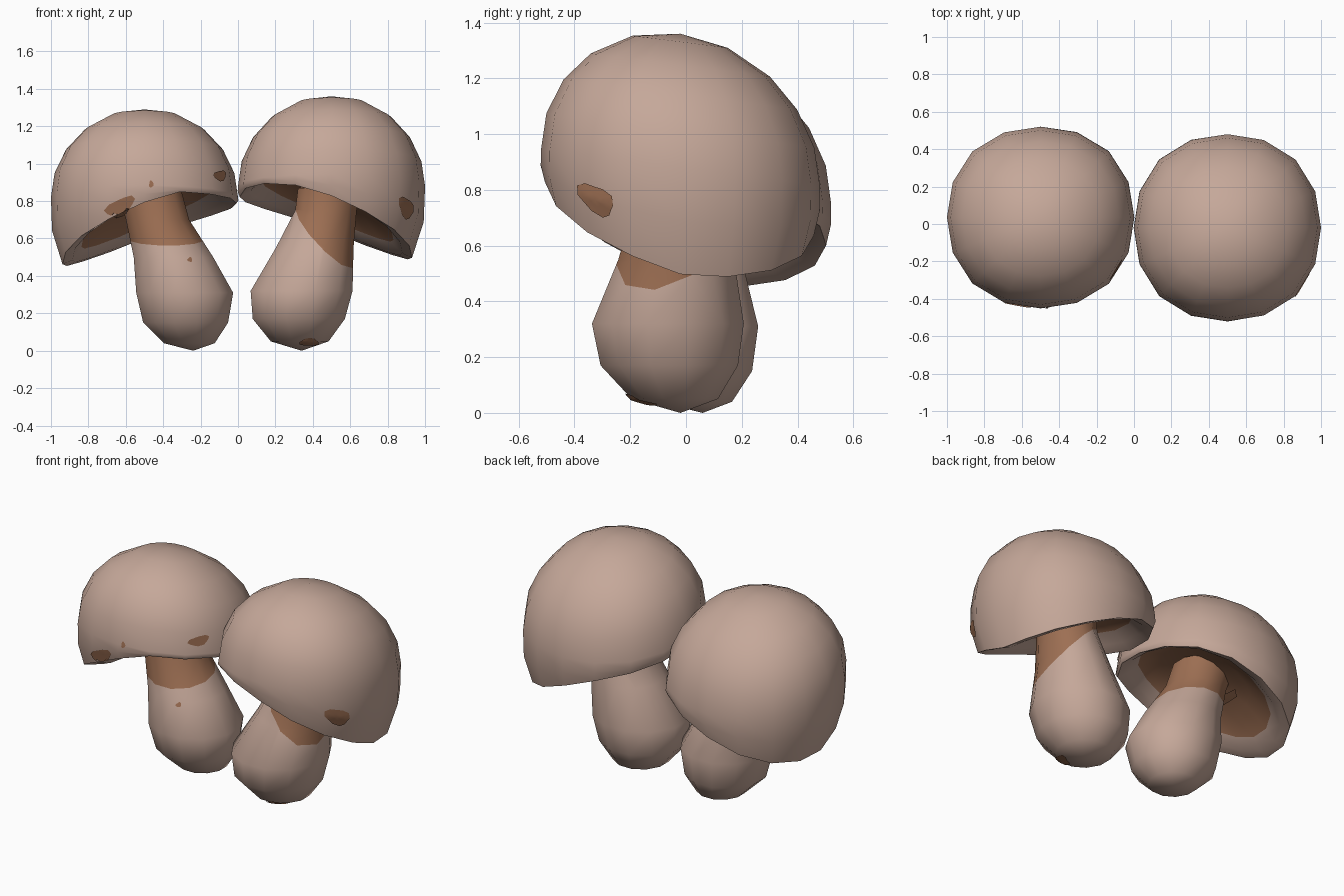
import bpy, bmesh, math
from mathutils import Vector
from mathutils.bvhtree import BVHTree

if "Cube" in bpy.data.objects:
    bpy.data.objects.remove(bpy.data.objects["Cube"])


def material(name, rgb):
    m = bpy.data.materials.new(name)
    m.diffuse_color = (*rgb, 1)
    m.use_nodes = True
    m.node_tree.nodes["Principled BSDF"].inputs["Base Color"].default_value = m.diffuse_color
    return m


MATS = [material("beige", (0.56, 0.39, 0.32)), material("brown", (0.34, 0.16, 0.087))]


def finish(bm, name):
    bmesh.ops.recalc_face_normals(bm, faces=bm.faces)
    me = bpy.data.meshes.new(name)
    bm.to_mesh(me)
    ob = bpy.data.objects.new(name, me)
    bpy.context.collection.objects.link(ob)
    for m in MATS:
        me.materials.append(m)
    bpy.ops.object.select_all(action='DESELECT')
    ob.select_set(True)
    bpy.context.view_layer.objects.active = ob
    bpy.ops.object.shade_smooth_by_angle(angle=math.radians(50))
    tree = BVHTree.FromBMesh(bm)
    bm.free()
    return tree


def loft(rings):
    """Skin rings of points; a ring of one point is a pole."""
    bm = bmesh.new()
    n = max(len(r) for r in rings)
    prev, strips = None, []
    for ring in rings:
        cur = [bm.verts.new(p) for p in ring]
        if prev:
            faces = []
            for i in range(n):
                j = (i + 1) % n
                quad = [prev[i % len(prev)], prev[j % len(prev)],
                        cur[j % len(cur)], cur[i % len(cur)]]
                faces.append(bm.faces.new(list(dict.fromkeys(quad))))
            strips.append(faces)
        prev = cur
    return bm, strips


# Cap: upright dome cut by a slanted, drooping rim, with a thick lip
# and a hollow brown underside. side is -1 for left, 1 for right.
def cap(name, cx, cy, zc, h, ysize, rim_z, side, n=16):
    dirs = [(math.cos(2 * math.pi * i / n), math.sin(2 * math.pi * i / n)) for i in range(n)]
    R = 0.5

    def plane(x, y):
        return rim_z - side * 0.44 * x - (0.28 if y < 0 else 0.14) * y

    def ring(fn):
        pts = []
        for c, s in dirs:
            r, z = fn(c, s)
            r *= 1 + 0.03 * (2 * s * c) ** 2   # slightly squarish outline
            pts.append((cx + r * c, cy + r * s * ysize, z))
        return pts

    def rim(c, s):
        droop = 0.08 * max(0, -side * c) ** 2
        z = plane(0.46 * c, 0.46 * s) - droop
        d = max(0.03, equator(s, R) - z)
        return 0.492 - 0.42 * d * d, equator(s, R) - d, d

    def equator(s, r):
        return zc - 0.13 * s * r

    def wall(c, s):
        r, z, d = rim(c, s)
        return 0.502 - 0.25 * (d / 2) ** 2, equator(s, R) - d * 0.5

    def under(k, rise, follow):
        def fn(c, s):
            r, z, _ = rim(c, s)
            r *= k
            return r, follow * z + (1 - follow) * plane(r * c, r * s) + rise
        return fn

    rings = [[(cx, cy, zc + h)]]
    for a in (20, 40, 57, 74, 90):
        t = math.radians(a)
        r = R * math.sin(t)
        rings.append(ring(lambda c, s: (r, equator(s, r) + h * math.cos(t))))
    rings += [ring(wall), ring(lambda c, s: rim(c, s)[:2]),
              ring(under(0.88, 0.015, 0.8)), ring(under(0.77, 0.06, 0.4)),
              ring(under(0.52, 0.12, 0)), [(cx, cy, rim_z + 0.14)]]
    bm, strips = loft(rings)
    for strip in strips[9:]:
        for f in strip:
            f.material_index = 1
    return finish(bm, name)


# Stem: bulbous, leaning, brown above a slanted cutting plane
def stem(name, profile, plane_co, plane_no, n=12):
    rings = []
    for x, y, z, r in profile:
        angles = [2 * math.pi * (i + 0.5) / n for i in range(n if r else 1)]
        rings.append([(x + r * math.cos(a), y + r * math.sin(a), z) for a in angles])
    bm, _ = loft(rings)
    co, no = Vector(plane_co), Vector(plane_no)
    bmesh.ops.bisect_plane(bm, geom=bm.verts[:] + bm.edges[:] + bm.faces[:],
                           plane_co=co, plane_no=no)
    for f in bm.faces:
        f.material_index = int((f.calc_center_median() - co).dot(no) > 0)
    return finish(bm, name)


# Spot: thin patch projected from the front onto a surface
def spot(name, tree, x, z, rx, rz, tilt=0.0):
    bm = bmesh.new()
    rows, n = [], 12
    for k in (0, 0.35, 0.7, 1):
        row = []
        for i in range(n if k else 1):
            a = 2 * math.pi * i / n
            q = k * (1 + 0.15 * math.sin(3 * a + x * 9))
            dx, dz = q * rx * math.cos(a), q * rz * math.sin(a)
            px = x + dx * math.cos(tilt) - dz * math.sin(tilt)
            pz = z + dx * math.sin(tilt) + dz * math.cos(tilt)
            hit, nor, _, _ = tree.ray_cast(Vector((px, -3, pz)), Vector((0, 1, 0)))
            if hit and nor.y > 0:
                nor = -nor
            row.append(bm.verts.new(hit + nor * 0.006) if hit else None)
        rows.append(row)
    for a, b in zip(rows, rows[1:]):
        for i in range(n):
            j = (i + 1) % n
            vs = list(dict.fromkeys([a[i % len(a)], b[i], b[j], a[j % len(a)]]))
            if None not in vs:
                bm.faces.new(vs).material_index = 1
    finish(bm, name)


left_cap = cap("left_cap", -0.5, 0.035, 0.82, 0.47, 0.97, 0.665, -1)
right_cap = cap("right_cap", 0.5, -0.02, 0.88, 0.48, 1.0, 0.70, 1)

left_stem = stem("left_stem", [
    (-0.24, 0.06, 0.0, 0), (-0.26, 0.03, 0.04, 0.14), (-0.28, 0.01, 0.15, 0.235),
    (-0.285, 0, 0.31, 0.268), (-0.345, 0, 0.5, 0.22), (-0.43, 0.01, 0.7, 0.175),
    (-0.47, 0.03, 0.85, 0.175), (-0.48, 0.03, 0.9, 0)],
    (-0.35, -0.15, 0.57), (0, -0.15, 1))
right_stem = stem("right_stem", [
    (0.34, -0.02, 0.0, 0), (0.33, -0.04, 0.05, 0.16), (0.325, -0.06, 0.17, 0.255),
    (0.34, -0.065, 0.32, 0.282), (0.41, -0.035, 0.55, 0.215), (0.47, -0.02, 0.75, 0.17),
    (0.49, -0.01, 0.87, 0.175), (0.5, -0.01, 0.92, 0)],
    (0.48, -0.1, 0.575), (0.95, -0.4, 1))

spot("left_cap_large_spot", left_cap, -0.63, 0.77, 0.085, 0.042, 0.5)
spot("left_cap_side_spot", left_cap, -0.10, 0.935, 0.033, 0.028)
spot("left_cap_small_spot", left_cap, -0.465, 0.89, 0.012, 0.018)
spot("left_stem_spot", left_stem, -0.26, 0.485, 0.013, 0.013)
spot("right_cap_spot", right_cap, 0.895, 0.765, 0.036, 0.06, 0.3)
spot("right_stem_spot", right_stem, 0.38, 0.05, 0.05, 0.02)
